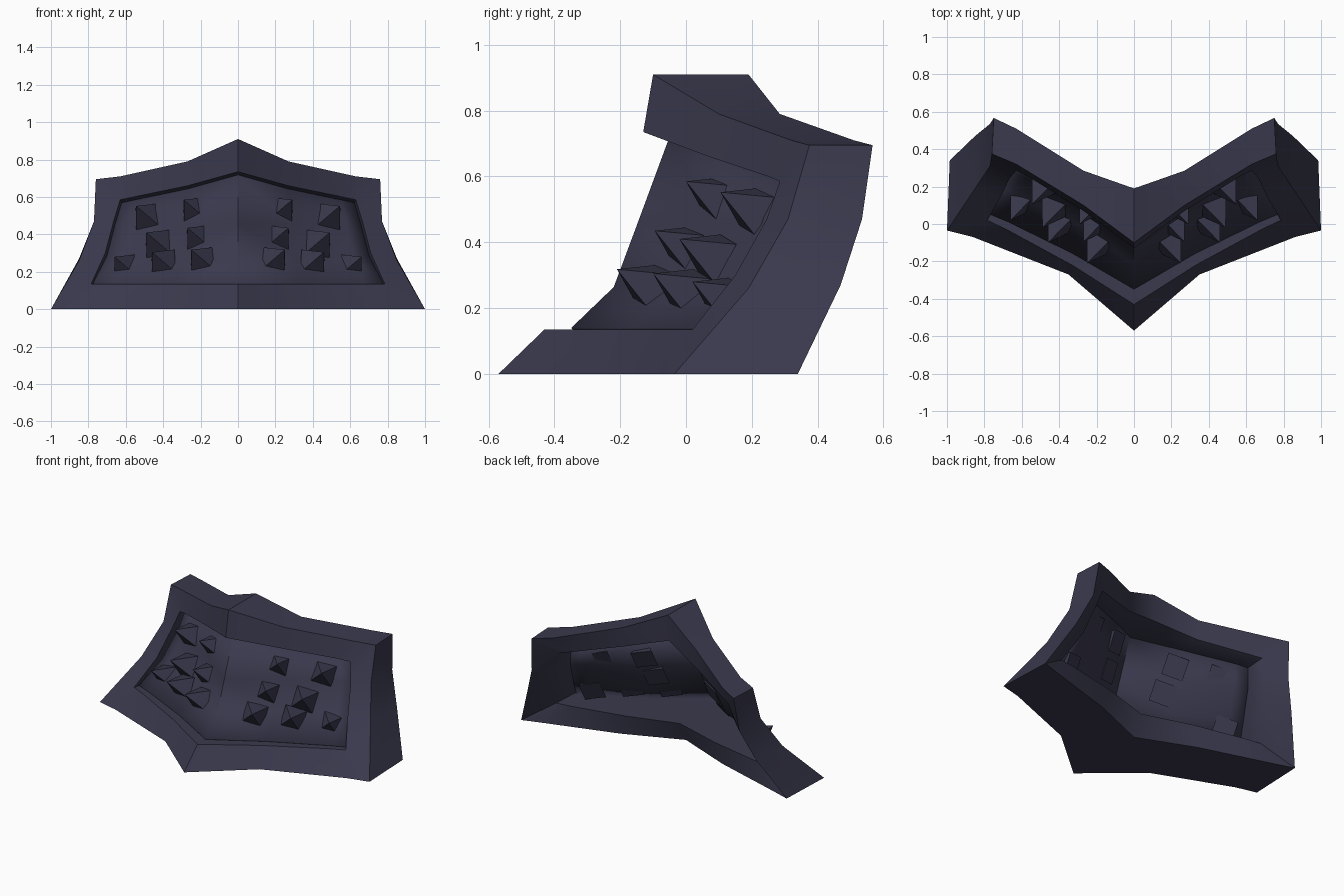
import bpy, bmesh, math
from mathutils import Vector, Matrix

if "Cube" in bpy.data.objects:
    bpy.data.objects.remove(bpy.data.objects["Cube"])

mat = bpy.data.materials.new("dark_slate")
mat.diffuse_color = (0.042, 0.041, 0.075, 1)
mat.use_nodes = True
mat.node_tree.nodes["Principled BSDF"].inputs["Base Color"].default_value = mat.diffuse_color


def finish(name, bm, smooth):
    # mirror the half across x = 0, weld the seam and make the object
    geom = bm.verts[:] + bm.edges[:] + bm.faces[:]
    new = bmesh.ops.duplicate(bm, geom=geom)["geom"]
    for v in new:
        if isinstance(v, bmesh.types.BMVert):
            v.co.x *= -1
    bmesh.ops.reverse_faces(bm, faces=[f for f in new if isinstance(f, bmesh.types.BMFace)])
    bmesh.ops.remove_doubles(bm, verts=bm.verts[:], dist=0.0005)
    bmesh.ops.recalc_face_normals(bm, faces=bm.faces[:])
    me = bpy.data.meshes.new(name)
    bm.to_mesh(me)
    bm.free()
    me.materials.append(mat)
    if smooth:
        me.shade_smooth()
        me.set_sharp_from_angle(angle=math.radians(45))
    ob = bpy.data.objects.new(name, me)
    bpy.context.collection.objects.link(ob)
    return ob


# half outlines: top centre -> outer top corner -> down the end -> bottom centre
outer_front = [(0, -.10, .91), (.27, .10, .79), (.63, .32, .71), (.76, .375, .695), (.77, .31, .47),
               (.85, .19, .26), (1, -.035, 0), (.86, -.07, 0), (.35, -.27, 0), (0, -.57, 0)]
outer_back = [(0, .19, .91), (.27, .285, .79), (.63, .51, .71), (.75, .567, .695), (.77, .535, .47),
              (.85, .47, .27), (.985, .34, 0), (.86, .30, 0), (.38, .155, 0), (0, 0, 0)]
opening = [(0, -.13, .735), (.27, .07, .66), (.56, .25, .60), (.63, .285, .585), (.665, .245, .47),
           (.71, .15, .30), (.785, .02, .135), (.68, -.03, .135), (.33, -.22, .135), (0, -.43, .135)]
# recessed panel edge and rear edge of the opening follow the front opening
panel_edge = [(x * .985, y + .085 - .06 * x, z - (.018 if z > .2 else 0)) for x, y, z in opening]
rear_opening = [(x, y + .53 - .26 * z - .33 * x, z) for x, y, z in opening]
for i, trim in enumerate((.01, .01, .09)):  # keep the top rear edge inside the rim
    x, y, z = rear_opening[i]
    rear_opening[i] = (x, min(y, outer_back[i][1] - trim), z)

# frame: ring of strips through all five loops
bm = bmesh.new()
loops = [[bm.verts.new(p) for p in lp]
         for lp in (outer_front, opening, panel_edge, rear_opening, outer_back)]
for a, b in zip(loops, loops[1:] + loops[:1]):
    for i in range(len(a) - 1):
        bm.faces.new((a[i], a[i + 1], b[i + 1], b[i]))
finish("frame", bm, True)

# recessed panel: 4 x 4 grid between its edge points and the centre crease
bm = bmesh.new()
P = [Vector(p) for p in panel_edge]
rows = [P[0:4]]
for left, right in ((Vector((0, -.14, .46)), P[4]), (Vector((0, -.215, .26)), P[5])):
    rows.append([left.lerp(right, t) + Vector((0, d, 0))
                 for t, d in ((0, 0), (.43, .045), (.88, .015), (1, 0))])
rows.append(P[9:5:-1])
grid = [[bm.verts.new(p) for p in r] for r in rows]
for r, s in zip(grid, grid[1:]):
    for i in range(3):
        bm.faces.new((r[i], s[i], s[i + 1], r[i + 1]))
panel = finish("panel", bm, True)
sol = panel.modifiers.new("thickness", "SOLIDIFY")
sol.thickness = 0.012
sol.offset = 0

# spikes: square pyramids standing off the panel
tips = [(.25, -.21, .318), (.46, -.10, .305), (.66, .02, .28),
        (.27, -.095, .435), (.49, -.02, .41),
        (.29, .0, .585), (.545, .105, .552)]
axis = Vector((.42, -.8, .42)).normalized()
length = .145
bm = bmesh.new()
for t in tips:
    m = (Matrix.Translation(Vector(t) - axis * length / 2)
         @ axis.to_track_quat('Z', 'Y').to_matrix().to_4x4()
         @ Matrix.Rotation(math.radians(45 - 14), 4, 'Z'))
    bmesh.ops.create_cone(bm, cap_ends=True, segments=4, radius1=.096, radius2=0,
                          depth=length, matrix=m)
finish("spikes", bm, False)
